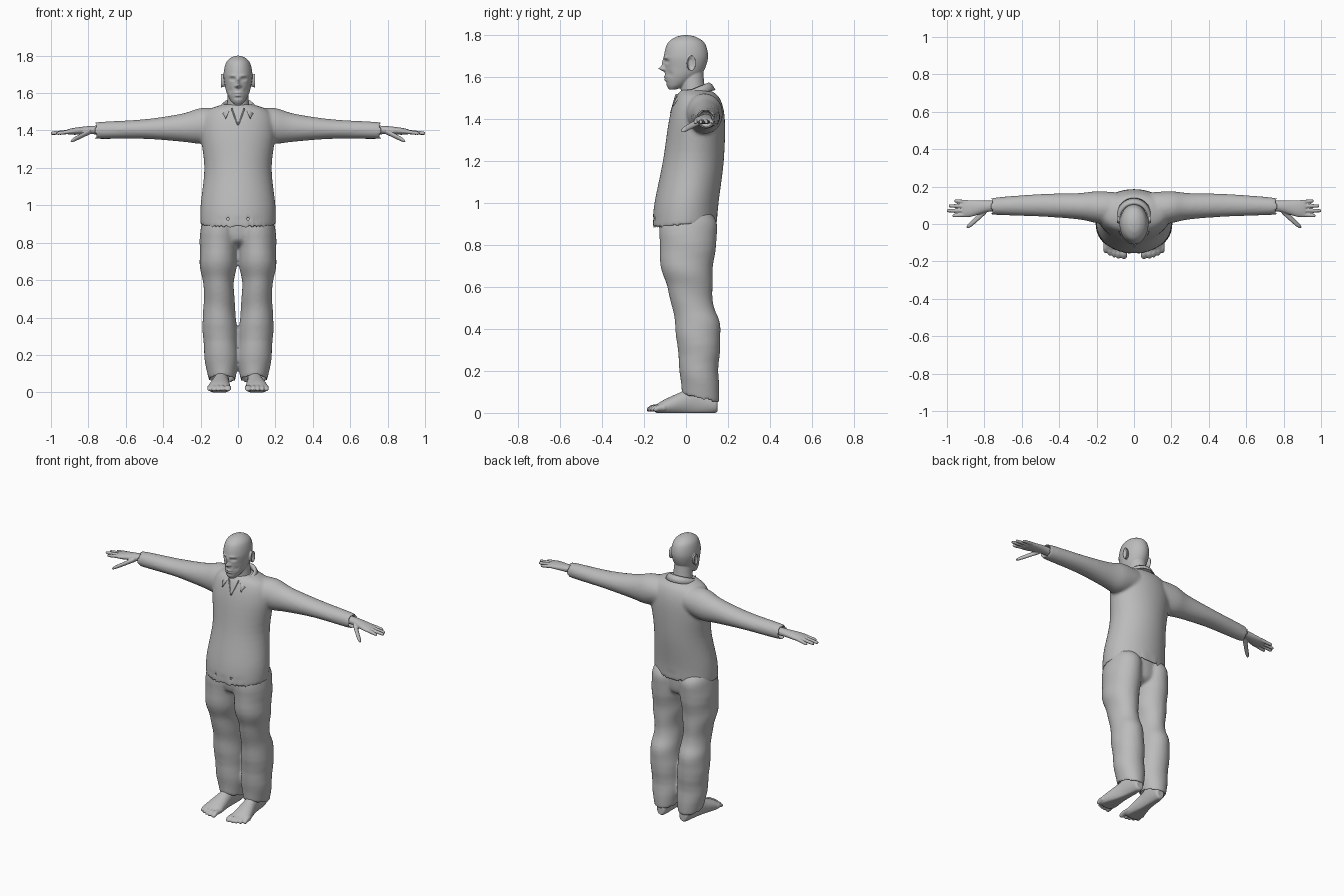
import bpy, bmesh, math
from mathutils import Vector

cube = bpy.data.objects.get("Cube")
if cube:
    bpy.data.objects.remove(cube, do_unlink=True)

grey = bpy.data.materials.new("plain_grey")
grey.use_nodes = True
grey.diffuse_color = (.5, .5, .5, 1)
grey.node_tree.nodes["Principled BSDF"].inputs["Base Color"].default_value = grey.diffuse_color


def section(at, wide, low, high, mid=0, tilt=0):
    """Oval cross-section: half width around mid, and its low and high edges."""
    return Vector((at, mid, (low + high) / 2, wide, (high - low) / 2, tilt))


def hollow(rim, depth, scale):
    """Sections that turn a rim inwards, so that the garment ends in an opening."""
    lip, floor = rim.copy(), rim.copy()
    for inner in (lip, floor):
        inner[3] *= scale
        inner[4] *= scale
    floor[0] += depth
    return [floor, lip, rim]


def spline(keys, steps):
    """Smooth path through key vectors."""
    padded = [keys[0], *keys, keys[-1]]
    path = []
    for before, start, end, after in zip(padded, padded[1:], padded[2:], padded[3:]):
        leave, arrive = (end - before) / 2, (after - start) / 2
        for step in range(steps):
            t = step / steps
            ease = t * t * (3 - 2 * t)
            path.append(start.lerp(end, ease) + leave * t * (1 - t) ** 2 - arrive * t * t * (1 - t))
    return path + [keys[-1]]


def loft(bm, axis, keys, sides=32, steps=5, warp=None):
    """Closed skin over sections that follow one another along an axis."""
    rings = []
    for at, mid_a, mid_b, radius_a, radius_b, tilt in spline(keys, steps):
        ring = []
        for side in range(sides):
            angle = math.tau * side / sides
            a = mid_a + radius_a * math.cos(angle)
            b = mid_b + radius_b * math.sin(angle)
            along = at + tilt * b
            co = Vector({"x": (along, a, b), "y": (a, along, b), "z": (a, b, along)}[axis])
            ring.append(bm.verts.new(warp(co) if warp else co))
        rings.append(ring)
    for ring, following in zip(rings, rings[1:]):
        for side in range(sides):
            bm.faces.new((ring[side - 1], ring[side], following[side], following[side - 1]))
    bm.faces.new(rings[0])
    bm.faces.new(rings[-1])


def finish(name, bm, voxel=None, smooth=2):
    """Make the object, mirror it and fuse its pieces into one soft skin."""
    bmesh.ops.recalc_face_normals(bm, faces=bm.faces)
    mesh = bpy.data.meshes.new(name)
    bm.to_mesh(mesh)
    bm.free()
    mesh.materials.append(grey)
    for face in mesh.polygons:
        face.use_smooth = True
    part = bpy.data.objects.new(name, mesh)
    bpy.context.collection.objects.link(part)
    mirror = part.modifiers.new("Mirror", "MIRROR")
    mirror.use_mirror_merge = voxel is None
    if voxel:
        fuse = part.modifiers.new("Fuse", "REMESH")
        fuse.mode = "VOXEL"
        fuse.voxel_size = voxel
        fuse.use_smooth_shade = True
        soften = part.modifiers.new("Soften", "SMOOTH")
        soften.iterations = smooth
    return part


# Sweater: torso with an open hem, and a sleeve with an open cuff
bm = bmesh.new()
hem = section(at=.9, wide=.2, low=-.16, high=.15, tilt=.08)
loft(bm, "z", hollow(hem, depth=.05, scale=.95) + [
    section(at=1, wide=.2, low=-.15, high=.155),
    section(at=1.2, wide=.18, low=-.11, high=.18),
    section(at=1.4, wide=.2, low=-.08, high=.185),
    section(at=1.5, wide=.17, low=-.05, high=.16),
    section(at=1.54, wide=.08, low=-.02, high=.11)], sides=48)
cuff = section(at=.75, mid=.095, wide=.046, low=1.355, high=1.445)
loft(bm, "x", hollow(cuff, depth=-.04, scale=.8) + [
    section(at=.5, mid=.1, wide=.06, low=1.355, high=1.46),
    section(at=.3, mid=.095, wide=.07, low=1.34, high=1.49),
    section(at=.2, mid=.09, wide=.085, low=1.33, high=1.52),
    section(at=.1, mid=.08, wide=.09, low=1.35, high=1.52)])
finish("sweater", bm, voxel=.009, smooth=5)


# Trousers: one leg with soft folds, fused with the hips
def folds(co):
    swell = .002 * math.sin(40 * co.z + 16 * co.y)
    return co + Vector((co.x - .1, co.y - .04, 0)).normalized() * swell


bm = bmesh.new()
ankle = section(at=.09, mid=.085, wide=.075, low=-.02, high=.16, tilt=-.2)
loft(bm, "z", hollow(ankle, depth=.05, scale=.85) + [
    section(at=.2, mid=.09, wide=.09, low=-.03, high=.155),
    section(at=.4, mid=.1, wide=.09, low=-.05, high=.165),
    section(at=.5, mid=.1, wide=.08, low=-.065, high=.135),
    section(at=.6, mid=.105, wide=.085, low=-.09, high=.125),
    section(at=.7, mid=.105, wide=.1, low=-.12, high=.13),
    section(at=.88, mid=.1, wide=.1, low=-.125, high=.15),
    section(at=.95, mid=.1, wide=.08, low=-.1, high=.12)], warp=folds)
loft(bm, "z", [
    section(at=.78, wide=.04, low=-.04, high=.06),
    section(at=.82, wide=.15, low=-.1, high=.12),
    section(at=.95, wide=.17, low=-.11, high=.13)])
finish("trousers", bm, voxel=.009, smooth=4)

# Hands: wrist and palm, four fingers and a thumb
bm = bmesh.new()
loft(bm, "x", [
    section(at=.7, mid=.095, wide=.03, low=1.375, high=1.425),
    section(at=.78, mid=.095, wide=.03, low=1.38, high=1.425),
    section(at=.87, mid=.083, wide=.044, low=1.377, high=1.415),
    section(at=.91, mid=.08, wide=.043, low=1.38, high=1.406),
    section(at=.92, mid=.08, wide=.035, low=1.388, high=1.4)])
for finger, tip in enumerate((.97, 1, .99, .96)):
    root, end = .05 + .022 * finger, .045 + .026 * finger
    loft(bm, "x", [
        section(at=.88, mid=root, wide=.011, low=1.385, high=1.407),
        section(at=tip - .01, mid=end, wide=.009, low=1.376, high=1.395),
        section(at=tip, mid=end, wide=.003, low=1.381, high=1.387)], sides=12)
loft(bm, "x", [
    section(at=.79, mid=.075, wide=.02, low=1.38, high=1.41),
    section(at=.86, mid=.01, wide=.017, low=1.347, high=1.373),
    section(at=.885, mid=-.01, wide=.013, low=1.337, high=1.357),
    section(at=.895, mid=-.017, wide=.005, low=1.337, high=1.345)], sides=12)
finish("hands", bm, voxel=.004)


# Bare feet: flat soles and five toes
def sole(co):
    return Vector((co.x, co.y, max(co.z, 0)))


bm = bmesh.new()
loft(bm, "y", [
    section(at=.15, mid=.08, wide=.01, low=.02, high=.05),
    section(at=.14, mid=.08, wide=.03, low=0, high=.08),
    section(at=.05, mid=.085, wide=.037, low=-.01, high=.13),
    section(at=0, mid=.09, wide=.042, low=-.01, high=.11),
    section(at=-.1, mid=.1, wide=.06, low=-.01, high=.065),
    section(at=-.14, mid=.1, wide=.055, low=0, high=.04),
    section(at=-.15, mid=.1, wide=.045, low=.01, high=.03)], warp=sole)
for toe in range(5):
    radius = .012 if toe else .017
    x = .06 + .023 * toe if toe else .054
    tip = -.187 + .002 * toe * toe
    loft(bm, "y", [
        section(at=-.1, mid=x, wide=radius, low=.01, high=.04),
        section(at=tip + .03, mid=x, wide=radius, low=.01, high=.04),
        section(at=tip + .01, mid=x, wide=radius, low=.005, high=.03),
        section(at=tip, mid=x, wide=radius / 2, low=.01, high=.02)], sides=12, warp=sole)
finish("feet", bm, voxel=.005)


# Head: skull with a modelled face, neck and ears
def face_relief(co):
    eyes, nose, mouth = 1.675, 1.64, 1.594
    shape = Vector(co)

    def bump(z, wide, tall, out, x=0):
        spread = ((abs(co.x) - x) / wide) ** 2 + ((co.z - z) / tall) ** 2
        shape.y -= out * math.exp(-spread)

    if co.y < -.02:
        bump(z=nose, wide=.011, tall=.011, out=.03)
        bump(z=nose + .025, wide=.008, tall=.02, out=.013)
        bump(z=nose - .003, wide=.006, tall=.006, out=.008, x=.014)
        bump(z=eyes + .018, wide=.018, tall=.007, out=.006, x=.03)
        bump(z=eyes, wide=.013, tall=.008, out=-.013, x=.03)
        bump(z=eyes, wide=.007, tall=.004, out=.007, x=.03)
        bump(z=mouth + .007, wide=.018, tall=.004, out=.007)
        bump(z=mouth, wide=.022, tall=.002, out=-.004)
        bump(z=mouth - .007, wide=.015, tall=.004, out=.008)
        bump(z=mouth - .02, wide=.018, tall=.005, out=-.005)
        bump(z=mouth + .02, wide=.012, tall=.014, out=-.006, x=.042)
    return shape


bm = bmesh.new()
loft(bm, "z", [
    section(at=1.54, wide=.02, low=-.08, high=-.05),
    section(at=1.56, wide=.04, low=-.092, high=0),
    section(at=1.6, wide=.06, low=-.1, high=.06),
    section(at=1.64, wide=.07, low=-.1, high=.09),
    section(at=1.7, wide=.077, low=-.105, high=.105),
    section(at=1.76, wide=.065, low=-.088, high=.09),
    section(at=1.79, wide=.037, low=-.05, high=.05),
    section(at=1.8, wide=.005, low=-.01, high=.01)], sides=120, steps=12, warp=face_relief)
loft(bm, "z", [
    section(at=1.45, wide=.07, low=-.03, high=.12),
    section(at=1.55, wide=.058, low=-.025, high=.09),
    section(at=1.67, wide=.05, low=-.04, high=.08)])
loft(bm, "x", [
    section(at=.06, mid=.015, wide=.012, low=1.64, high=1.69),
    section(at=.087, mid=.025, wide=.021, low=1.63, high=1.703),
    section(at=.092, mid=.026, wide=.018, low=1.633, high=1.7),
    section(at=.083, mid=.02, wide=.008, low=1.65, high=1.685)], sides=24)
finish("head", bm, voxel=.0035)

# Shirt collar: folded band around the neck, ending in a point on each side
bm = bmesh.new()
strips = []
for step in range(25):
    turn = step / 24
    back, out = math.cos(2.65 * turn), math.sin(2.65 * turn)
    point = turn ** 8
    top = Vector((.075 * out, .035 + .075 * back, 1.545 + .03 * back))
    low = Vector((.1 * out + .02 * point, .03 + .11 * back, 1.515 + .025 * back - .03 * point))
    inner = Vector((top.x * .9, top.y - .01 * back, top.z - .03))
    crown = top.lerp(low, .5) + Vector((0, 0, .007))
    strips.append([bm.verts.new(co) for co in (inner, top, crown, low)])
for strip, following in zip(strips, strips[1:]):
    for k in range(3):
        bm.faces.new((strip[k], strip[k + 1], following[k + 1], following[k]))
thickness = finish("collar", bm).modifiers.new("Thickness", "SOLIDIFY")
thickness.thickness = .006

# Neckline: narrow V trim below the collar
bm = bmesh.new()
loft(bm, "z", [
    section(at=1.43, mid=.002, wide=.004, low=-.076, high=-.066),
    section(at=1.52, mid=.035, wide=.004, low=-.05, high=-.04)], sides=8)
finish("neckline_trim", bm)
